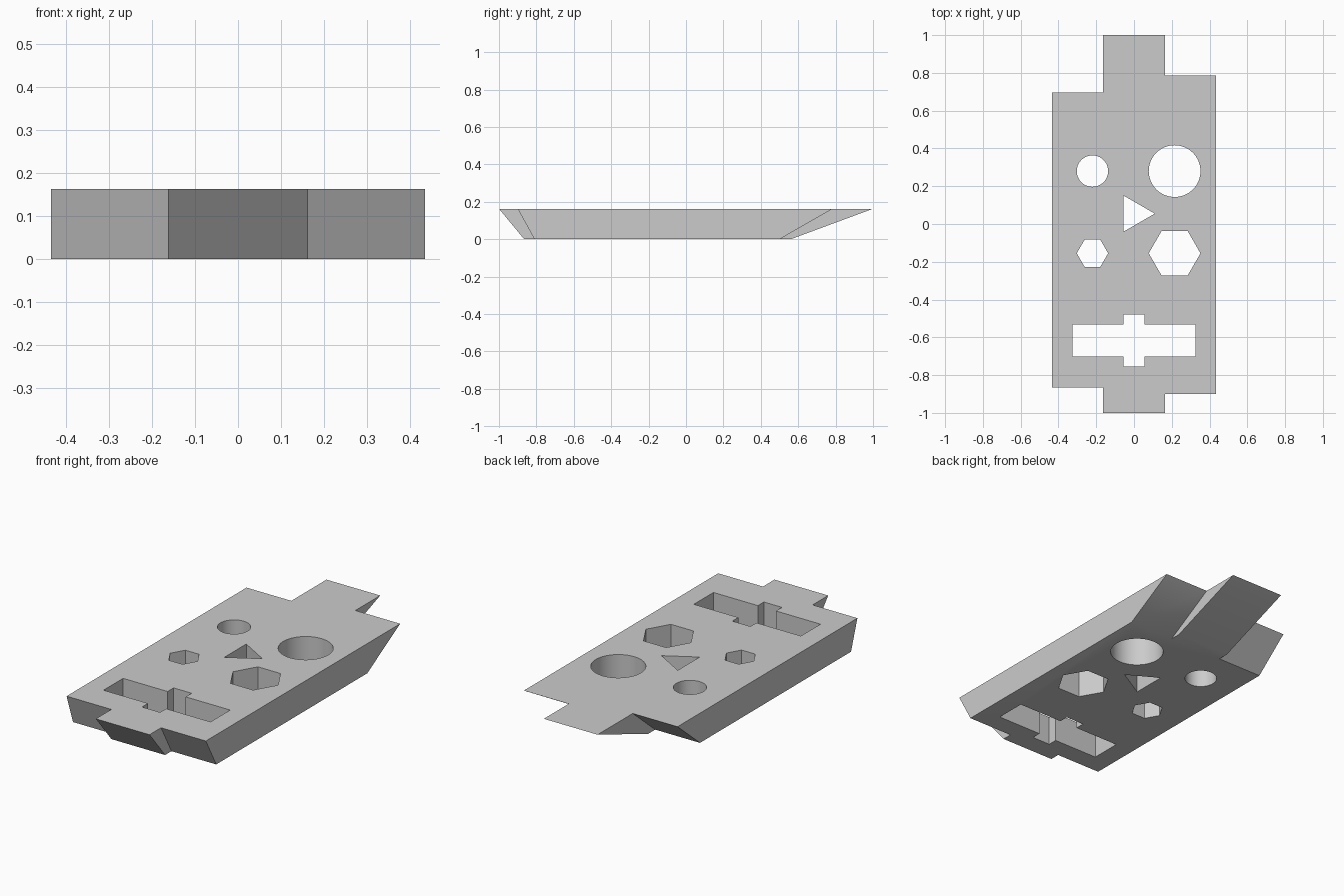
import bpy
import bmesh
import math

if "Cube" in bpy.data.objects:
    bpy.data.objects.remove(bpy.data.objects["Cube"], do_unlink=True)

HEIGHT = 0.163
HALF_W, TAB = 0.435, 0.163

grey = bpy.data.materials.new("plain_grey")
grey.use_nodes = True
colour = (0.6, 0.6, 0.6, 1)
grey.diffuse_color = colour
grey.node_tree.nodes["Principled BSDF"].inputs["Base Color"].default_value = colour


def prism(name, bottom, top, z0, z1):
    """Solid between two matching outlines."""
    bm = bmesh.new()
    low = [bm.verts.new((x, y, z0)) for x, y in bottom]
    high = [bm.verts.new((x, y, z1)) for x, y in top]
    bm.faces.new(low[::-1])
    bm.faces.new(high)
    for i in range(len(low)):
        j = (i + 1) % len(low)
        bm.faces.new((low[i], low[j], high[j], high[i]))
    bmesh.ops.recalc_face_normals(bm, faces=bm.faces)
    mesh = bpy.data.meshes.new(name)
    bm.to_mesh(mesh)
    bm.free()
    mesh.materials.append(grey)
    obj = bpy.data.objects.new(name, mesh)
    bpy.context.collection.objects.link(obj)
    return obj


def plate_outline(left, middle, right):
    """Three strips side by side, each given as (front y, back y)."""
    xs = (-HALF_W, -TAB, TAB, HALF_W)
    strips = (left, middle, right)
    front = [(x, s[0]) for i, s in enumerate(strips) for x in xs[i:i + 2]]
    back = [(x, s[1]) for i, s in enumerate(strips) for x in xs[i:i + 2]]
    return front + back[::-1]


def polygon(x, y, radius, sides):
    step = 2 * math.pi / sides
    return [(x + radius * math.cos(i * step), y + radius * math.sin(i * step))
            for i in range(sides)]


# Plate with tabs and sloping ends
plate = prism("plate",
              plate_outline((-0.81, 0.5), (-0.865, 0.56), (-0.81, 0.5)),
              plate_outline((-0.865, 0.695), (-1, 1), (-0.9, 0.785)),
              0, HEIGHT)

# Cross-shaped slot, mirrored from one quarter
quarter = [(0.325, 0.085), (0.055, 0.085), (0.055, 0.137)]
half = quarter + [(-x, y) for x, y in quarter[::-1]]
cross = [(x, y - 0.617) for x, y in half + [(-x, -y) for x, y in half]]

# Through holes
holes = {
    "small_round_hole": polygon(-0.22, 0.28, 0.083, 64),
    "large_round_hole": polygon(0.215, 0.28, 0.137, 64),
    "triangle_hole": polygon(0, 0.055, 0.11, 3),
    "small_hexagon_hole": polygon(-0.22, -0.155, 0.083, 6),
    "large_hexagon_hole": polygon(0.215, -0.155, 0.137, 6),
    "cross_slot": cross,
}
bpy.context.view_layer.objects.active = plate
for name, outline in holes.items():
    cutter = prism(name, outline, outline, -0.1, HEIGHT + 0.1)
    cutter.hide_render = True
    cut = plate.modifiers.new(name, "BOOLEAN")
    cut.operation = "DIFFERENCE"
    cut.solver = "EXACT"
    cut.object = cutter
    bpy.ops.object.modifier_apply(modifier=cut.name)
    bpy.data.objects.remove(cutter, do_unlink=True)

# Smooth round holes, sharp edges elsewhere
bpy.ops.object.select_all(action="DESELECT")
plate.select_set(True)
bpy.ops.object.shade_smooth_by_angle(angle=math.radians(30))
